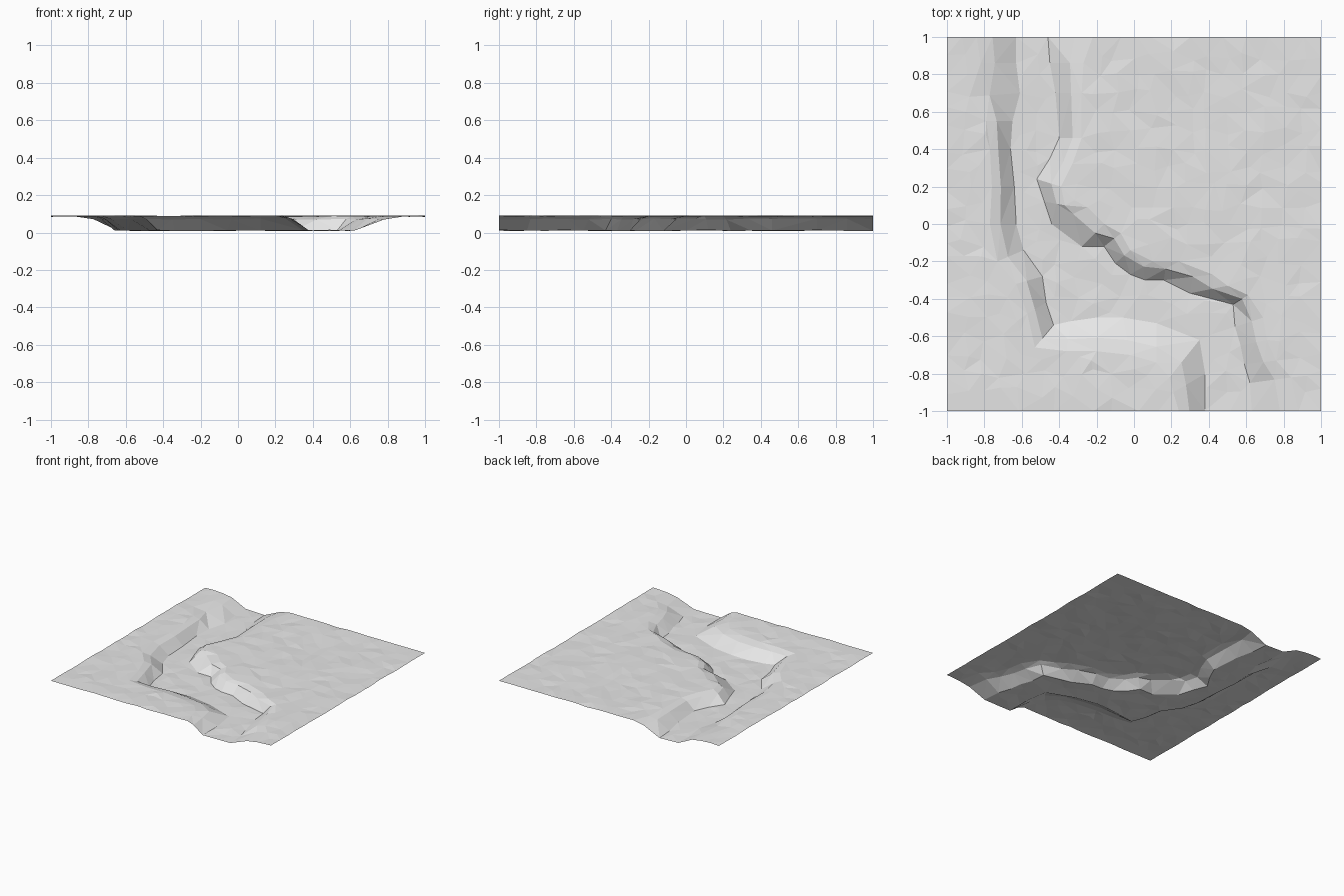
import bpy
import bmesh
import random
from mathutils import Vector
from mathutils.geometry import delaunay_2d_cdt

random.seed(4)
TOP, SHOULDER, BED = 0.088, 0.072, 0.011
GRID = 20

if "Cube" in bpy.data.objects:
    bpy.data.objects.remove(bpy.data.objects["Cube"], do_unlink=True)

# River banks from back to front: crest and foot points come in pairs
west_crest = [(-.84, 1), (-.82, .86), (-.88, .68), (-.79, .55), (-.77, .4), (-.76, .2),
              (-.77, 0), (-.73, -.2), (-.63, -.32), (-.57, -.48), (-.53, -.66), (-.36, -.68),
              (-.2, -.68), (-.02, -.7), (.12, -.74), (.19, -.82), (.21, -.9), (.24, -1)]
west_foot = [(-.63, 1), (-.63, .86), (-.61, .7), (-.65, .55), (-.66, .4), (-.64, .2),
             (-.63, 0), (-.59, -.14), (-.49, -.28), (-.47, -.42), (-.43, -.54), (-.34, -.52),
             (-.2, -.5), (-.06, -.5), (.12, -.53), (.35, -.62), (.38, -.8), (.38, -1)]
east_crest = [(-.22, 1), (-.27, .86), (-.28, .7), (-.28, .46), (-.33, .32), (-.39, .2),
              (-.37, .1), (-.25, .09), (-.16, 0), (-.07, -.05), (-.02, -.14), (.1, -.2),
              (.24, -.2), (.42, -.27), (.5, -.33), (.61, -.38), (.69, -.5), (.71, -.62),
              (.76, -.73), (.84, -.82), (.88, -1)]
east_foot = [(-.46, 1), (-.45, .86), (-.42, .7), (-.4, .46), (-.45, .35), (-.52, .24),
             (-.48, .12), (-.44, 0), (-.28, -.12), (-.16, -.12), (-.1, -.21), (-.02, -.27),
             (.06, -.3), (.16, -.3), (.3, -.37), (.53, -.43), (.54, -.55), (.57, -.65),
             (.59, -.75), (.62, -.85), (.63, -1)]


def inside(x, y, outline):
    """Even-odd test of a point against a closed outline."""
    y = max(-.999, min(.999, y))
    hit = False
    for (ax, ay), (bx, by) in zip(outline, outline[1:] + outline[:1]):
        if (ay > y) != (by > y) and x < ax + (y - ay) * (bx - ax) / (by - ay):
            hit = not hit
    return hit


def rough(height, amount):
    return max(0, height + random.uniform(-amount, amount))


points, heights, edges = [], [], []


def add_line(line, height):
    """Add a constrained contour line to the triangulation."""
    start = len(points)
    for p in line:
        points.append(Vector(p))
        heights.append(rough(height, .003))
    edges.extend((i, i + 1) for i in range(start, len(points) - 1))


# Bank contours with a rounded shoulder under each crest
for crest, foot in ((west_crest, west_foot), (east_crest, east_foot)):
    shoulder = [Vector(c).lerp(Vector(f), .4) for c, f in zip(crest, foot)]
    add_line(crest, TOP)
    add_line(shoulder, SHOULDER)
    add_line(foot, BED)

# Loose, jittered ground points on the plain and on the river bed
banks = list(points)
valley = west_crest + east_crest[::-1]
river_bed = west_foot + east_foot[::-1]
step = 2 / GRID
for row in range(GRID + 1):
    for col in range(GRID + 1):
        x, y = col * step - 1, row * step - 1
        if 0 < col < GRID:
            x += random.uniform(-.3, .3) * step
        if 0 < row < GRID:
            y += random.uniform(-.3, .3) * step
        p = Vector((x, y))
        if min((p - b).length for b in banks) < .055:
            continue
        if inside(x, y, river_bed):
            height = BED
        elif inside(x, y, valley):
            continue
        else:
            height = TOP
        points.append(p)
        heights.append(rough(height, .004))

# Triangulate the ground sheet
flat, _, tris, origins, _, _ = delaunay_2d_cdt(points, edges, [], 0, 1e-5)
bm = bmesh.new()
for p, source in zip(flat, origins):
    bm.verts.new((p.x, p.y, heights[source[0]] if source else SHOULDER))
bm.verts.ensure_lookup_table()
for tri in tris:
    bm.faces.new([bm.verts[i] for i in tri])
bm.normal_update()
for face in bm.faces:
    if face.normal.z < 0:
        face.normal_flip()

mesh = bpy.data.meshes.new("river_terrain")
bm.to_mesh(mesh)
bm.free()
terrain = bpy.data.objects.new("river_terrain", mesh)
bpy.context.collection.objects.link(terrain)

# Plain pale grey ground
grey = bpy.data.materials.new("pale_grey")
grey.use_nodes = True
colour = (.8, .8, .8, 1)
grey.diffuse_color = colour
grey.node_tree.nodes["Principled BSDF"].inputs["Base Color"].default_value = colour
mesh.materials.append(grey)
